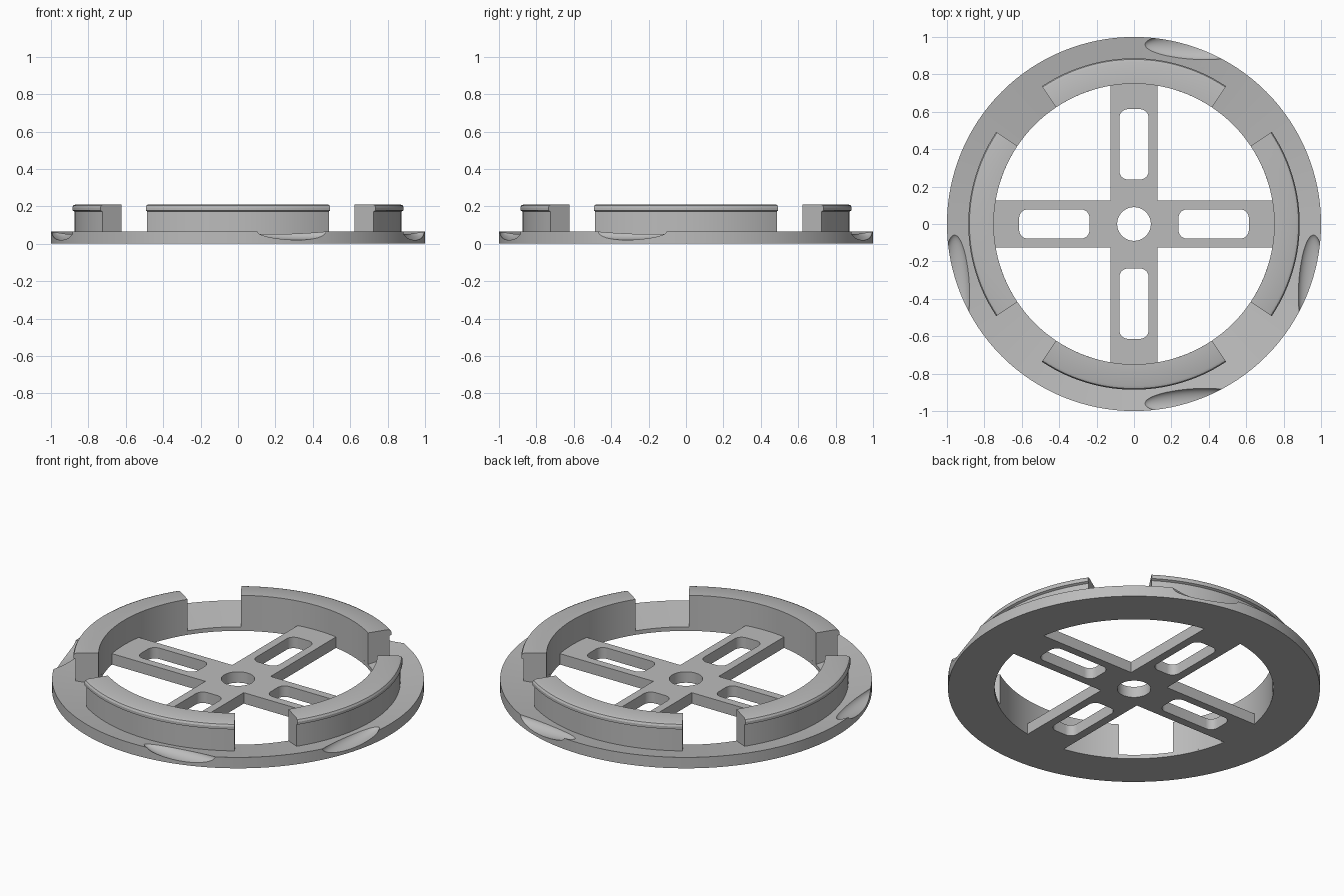
import bpy, bmesh
from math import sin, cos, pi, radians
from mathutils import Matrix, Vector

cube = bpy.data.objects.get("Cube")
if cube:
    bpy.data.objects.remove(cube, do_unlink=True)

grey = bpy.data.materials.new("mid_grey")
grey.use_nodes = True
grey.diffuse_color = (0.5, 0.5, 0.5, 1)
grey.node_tree.nodes["Principled BSDF"].inputs["Base Color"].default_value = (0.5, 0.5, 0.5, 1)

BASE_TOP = 0.065


def make_object(name, bm):
    bmesh.ops.recalc_face_normals(bm, faces=bm.faces)
    mesh = bpy.data.meshes.new(name)
    bm.to_mesh(mesh)
    bm.free()
    mesh.materials.append(grey)
    obj = bpy.data.objects.new(name, mesh)
    bpy.context.collection.objects.link(obj)
    return obj


def lathe(name, profile, start, sweep, steps):
    """Turn a closed (radius, z) profile about z, capping open sweeps."""
    bm = bmesh.new()
    full = sweep >= 2 * pi
    rings = []
    for i in range(steps if full else steps + 1):
        a = start + sweep * i / steps
        rings.append([bm.verts.new((r * cos(a), r * sin(a), z)) for r, z in profile])
    n = len(profile)
    for i in range(steps):
        a, b = rings[i], rings[(i + 1) % len(rings)]
        for j in range(n):
            k = (j + 1) % n
            bm.faces.new((a[j], b[j], b[k], a[k]))
    if not full:
        bm.faces.new(rings[0])
        bm.faces.new(rings[-1])
    return make_object(name, bm)


def prism(name, outline, z0, z1):
    """Extrude a flat outline from z0 to z1."""
    bm = bmesh.new()
    face = bm.faces.new([bm.verts.new((x, y, z0)) for x, y in outline])
    top = bmesh.ops.extrude_face_region(bm, geom=[face])["geom"]
    bmesh.ops.translate(bm, vec=(0, 0, z1 - z0),
                        verts=[v for v in top if isinstance(v, bmesh.types.BMVert)])
    return make_object(name, bm)


def cut(target, cutter):
    mod = target.modifiers.new("cut", "BOOLEAN")
    mod.operation, mod.solver, mod.object = "DIFFERENCE", "EXACT", cutter
    activate(target)
    bpy.ops.object.modifier_apply(modifier=mod.name)
    bpy.data.objects.remove(cutter, do_unlink=True)


def activate(obj):
    bpy.ops.object.select_all(action="DESELECT")
    obj.select_set(True)
    bpy.context.view_layer.objects.active = obj


def smooth(obj):
    activate(obj)
    bpy.ops.object.shade_smooth_by_angle(angle=radians(25))


def rounded_slot(x0, x1, half, r, steps=8):
    corners = [(x1 - r, half - r), (x0 + r, half - r), (x0 + r, r - half), (x1 - r, r - half)]
    return [(cx + r * cos(a), cy + r * sin(a))
            for q, (cx, cy) in enumerate(corners)
            for a in [(q + s / steps) * pi / 2 for s in range(steps + 1)]]


# Base ring with a top that slopes down toward the middle
ring = lathe("base_ring", [(0.75, 0), (1, 0), (1, BASE_TOP), (0.75, 0.024)], 0, 2 * pi, 128)

# Finger notches in the rim, mirrored front to back and across the diagonal
swap = Matrix(((0, -1, 0, 0), (-1, 0, 0, 0), (0, 0, 1, 0), (0, 0, 0, 1)))
flip_x, flip_y = Matrix.Diagonal((-1, 1, 1, 1)), Matrix.Diagonal((1, -1, 1, 1))
place = Matrix.Translation((0.33, -0.948, BASE_TOP)) @ Matrix.Rotation(radians(2), 4, "Z")
scale = Matrix.Diagonal((0.275, 0.07, 0.045, 1))
for side in (Matrix.Identity(4), flip_y, swap, flip_x @ swap):
    bm = bmesh.new()
    bmesh.ops.create_uvsphere(bm, u_segments=40, v_segments=24, radius=1,
                              matrix=side @ place @ scale)
    cut(ring, make_object("notch_cutter", bm))
smooth(ring)

# Four upright wall segments with a rounded outer lip
wall = [(0.75, 0.01), (0.873, 0.01), (0.873, 0.172), (0.886, 0.178),
        (0.886, 0.194), (0.88, 0.205), (0.866, 0.211), (0.75, 0.211)]
half_angle = radians(33.8)
for name, mid in (("left", 0), ("back", pi / 2), ("right", pi), ("front", -pi / 2)):
    smooth(lathe(name + "_wall", wall, mid - half_angle, 2 * half_angle, 28))

# Cross of four spokes, with a round centre hole and one slot in each spoke
w, reach = 0.126, 0.755
plus = []
for q in range(4):
    turn = Matrix.Rotation(q * pi / 2, 2)
    plus += [turn @ Vector(p) for p in ((reach, -w), (reach, w), (w, w))]
cross = prism("spoke_cross", plus, 0, BASE_TOP)
hole = [(0.09 * cos(i * pi / 24), 0.09 * sin(i * pi / 24)) for i in range(48)]
cut(cross, prism("hole_cutter", hole, -0.1, 0.2))
for q in range(4):
    turn = Matrix.Rotation(q * pi / 2, 2)
    slot = [turn @ Vector(p) for p in rounded_slot(0.238, 0.614, 0.078, 0.045)]
    cut(cross, prism("slot_cutter", slot, -0.1, 0.2))
smooth(cross)
